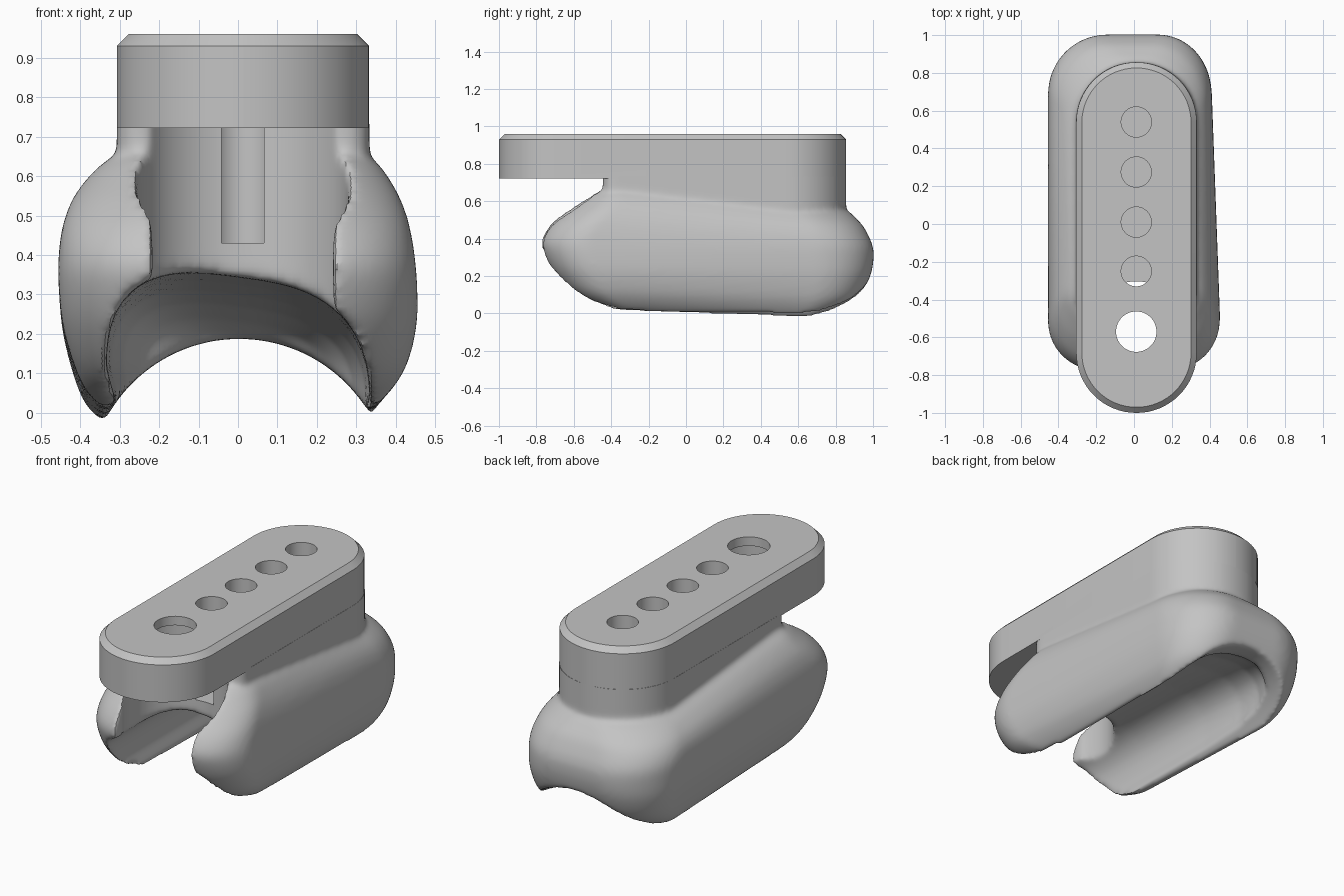
import bpy, bmesh, math
from mathutils import Vector

cube = bpy.data.objects.get("Cube")
if cube:
    bpy.data.objects.remove(cube, do_unlink=True)

CX = 0.012          # centre line of plate and holes
SLOT_Y = -0.57      # centre of the screw access slot
PLATE_BASE = 0.722

grey = bpy.data.materials.new("mid_grey")
grey.use_nodes = True
grey.diffuse_color = (0.55, 0.55, 0.55, 1)
grey.node_tree.nodes["Principled BSDF"].inputs["Base Color"].default_value = grey.diffuse_color


def loft(name, rings):
    """Skin a stack of equal-length closed rings and cap both ends."""
    bm = bmesh.new()
    loops = [[bm.verts.new(p) for p in ring] for ring in rings]
    n = len(loops[0])
    for a, b in zip(loops, loops[1:]):
        for i in range(n):
            j = (i + 1) % n
            bm.faces.new((a[i], a[j], b[j], b[i]))
    bm.faces.new(loops[0][::-1])
    bm.faces.new(loops[-1])
    bmesh.ops.recalc_face_normals(bm, faces=bm.faces)
    mesh = bpy.data.meshes.new(name)
    bm.to_mesh(mesh)
    bm.free()
    obj = bpy.data.objects.new(name, mesh)
    bpy.context.collection.objects.link(obj)
    obj.data.materials.append(grey)
    return obj


def outline(z, xl, xr, yf, yb, rf, rb, steps=12):
    """Rounded rectangle with separate front and back corner radii."""
    corners = ((xr - rb, yb - rb, rb, 0), (xl + rb, yb - rb, rb, 1),
               (xl + rf, yf + rf, rf, 2), (xr - rf, yf + rf, rf, 3))
    pts = []
    for cx, cy, r, quarter in corners:
        for i in range(steps + 1):
            a = (quarter + i / steps) * math.pi / 2
            pts.append(Vector((cx + r * math.cos(a), cy + r * math.sin(a), z)))
    return pts


def refine(rows, steps=4):
    """Catmull-Rom interpolation between rows of numbers."""
    rows = [Vector(r) for r in rows]
    padded = [rows[0]] + rows + [rows[-1]]
    out = []
    for a, b, c, d in zip(padded, padded[1:], padded[2:], padded[3:]):
        for i in range(steps):
            t = i / steps
            out.append(b + 0.5 * t * ((c - a) + t * ((2 * a - 5 * b + 4 * c - d)
                                                     + t * (3 * (b - c) + d - a))))
    return out + [rows[-1]]


def clamp(v):
    return min(1, max(0, v))


def cylinder(name, x, y, r, z0, z1, sides=64):
    ring = [(x + r * math.cos(t * math.tau / sides), y + r * math.sin(t * math.tau / sides))
            for t in range(sides)]
    return loft(name, [[(px, py, z) for px, py in ring] for z in (z0, z1)])


def box(name, lo, hi):
    (x0, y0, z0), (x1, y1, z1) = lo, hi
    return loft(name, [[(x0, y0, z), (x1, y0, z), (x1, y1, z), (x0, y1, z)] for z in (z0, z1)])


def apply(obj, mod):
    bpy.context.view_layer.objects.active = obj
    bpy.ops.object.modifier_apply(modifier=mod.name)


def combine(obj, other, operation='DIFFERENCE'):
    mod = obj.modifiers.new("combine", 'BOOLEAN')
    mod.operation, mod.object, mod.solver = operation, other, 'EXACT'
    apply(obj, mod)
    bpy.data.objects.remove(other, do_unlink=True)


# Saddle body levels: z, left, right, front, back, front radius, back radius
LEVELS = (
    (-0.02, -0.345, 0.35, -0.42, 0.76, 0.12, 0.16),
    (0.02, -0.385, 0.39, -0.53, 0.84, 0.16, 0.2),
    (0.09, -0.415, 0.428, -0.625, 0.93, 0.2, 0.25),
    (0.20, -0.443, 0.452, -0.71, 0.985, 0.24, 0.29),
    (0.30, -0.453, 0.455, -0.755, 1.003, 0.25, 0.31),
    (0.38, -0.455, 0.45, -0.775, 0.995, 0.26, 0.31),
    (0.46, -0.447, 0.438, -0.74, 0.972, 0.26, 0.31),
    (0.53, -0.425, 0.418, -0.675, 0.945, 0.26, 0.31),
    (0.59, -0.388, 0.39, -0.605, 0.908, 0.25, 0.31),
    (0.64, -0.34, 0.355, -0.53, 0.872, 0.2, 0.31),
    (0.675, -0.28, 0.305, -0.46, 0.82, 0.15, 0.29))


def warp(p):
    """Narrow the left flank, drop the shoulder at the back, lift the front of the rim."""
    x, y, z = p
    if x > 0:
        x *= 1 - 0.1 * clamp((y + 0.45) / 1.2)
    shoulder = 0.1 * clamp((z - 0.35) / 0.3) * clamp((y + 0.4) / 1.0)
    rim = 0.045 * clamp((0.3 - z) / 0.3) * clamp((0.2 - y) / 0.65)
    return x, y, z - shoulder + rim


body = loft("strap_saddle", [[warp(p) for p in outline(*level)] for level in refine(LEVELS)])

# Straight neck rising into the plate
neck = loft("neck", [outline(z, -0.307, 0.333, -0.445, 0.857, 0.06, 0.315) for z in (0.42, 0.8)])
combine(body, neck, 'UNION')

# Underside: shallow arch through the full length
arch = []
for y in (-1.2, 1.2):
    arch.append([(0.003 + 0.383 * math.cos(a * math.tau / 64), y,
                  -0.195 + 0.383 * math.sin(a * math.tau / 64)) for a in range(64)])
combine(body, loft("arch_cutter", arch))

# Deeper, slightly tilted hollow, open in front and closing towards the back: y, width, ceiling
HOLLOW = ((-1.1, 1, 0.35), (-0.3, 1, 0.345), (0.2, 1, 0.325), (0.5, 0.97, 0.3),
          (0.68, 0.88, 0.27), (0.8, 0.72, 0.23), (0.87, 0.45, 0.19))
hollow = []
for y, width, top in HOLLOW:
    ring = []
    for i in range(33):
        a = math.pi * i / 32
        c, s = math.cos(a), max(0, math.sin(a))
        x = 0.333 * width * math.copysign(abs(c) ** 0.7, c)
        ring.append((x, y, 0.07 + (top - 0.07) * s ** 0.8 - 0.13 * x))
    for x, z in ((-0.3, 0), (-0.3, -0.2), (0.3, -0.2), (0.3, 0)):
        ring.append((x * width, y, z))
    hollow.append(ring)
combine(body, loft("hollow_cutter", hollow))

# Access slot that leaves two front prongs
combine(body, cylinder("slot_cutter", CX, SLOT_Y, 0.267, -0.2, 0.9))
combine(body, box("slot_mouth_cutter", (CX - 0.228, -1.2, -0.2), (CX + 0.228, SLOT_Y, 0.9)))

# Soften all moulded edges
remesh = body.modifiers.new("remesh", 'REMESH')
remesh.mode, remesh.voxel_size = 'VOXEL', 0.013
apply(body, remesh)
smooth = body.modifiers.new("soften", 'SMOOTH')
smooth.factor, smooth.iterations = 0.5, 12
apply(body, smooth)
combine(body, box("trim_cutter", (-0.6, -1.2, PLATE_BASE + 0.01), (0.6, 1.2, 1.2)))


# Top plate with a chamfered rim
def stadium(z, inset):
    r = 0.318 - inset
    return outline(z, -0.306 + inset, 0.332 - inset, -1 + inset, 0.856 - inset, r, r, 16)


plate = loft("top_plate", [stadium(PLATE_BASE, 0), stadium(0.93, 0), stadium(0.96, 0.03)])
combine(body, plate, 'UNION')

# Row of small holes running down into the neck
for y in (-0.25, 0.01, 0.275, 0.54):
    combine(body, cylinder("hole_cutter", CX, y, 0.08, 0.43, 1.1))

# Large front hole, wider underneath
combine(body, cylinder("large_hole_cutter", CX, SLOT_Y, 0.107, 0.6, 1.1))
combine(body, cylinder("recess_cutter", CX, SLOT_Y, 0.16, 0.6, 0.91))

# Smooth shading with sharp plate and hole edges
bpy.ops.object.select_all(action='DESELECT')
body.select_set(True)
bpy.context.view_layer.objects.active = body
bpy.ops.object.shade_smooth_by_angle(angle=math.radians(35))
